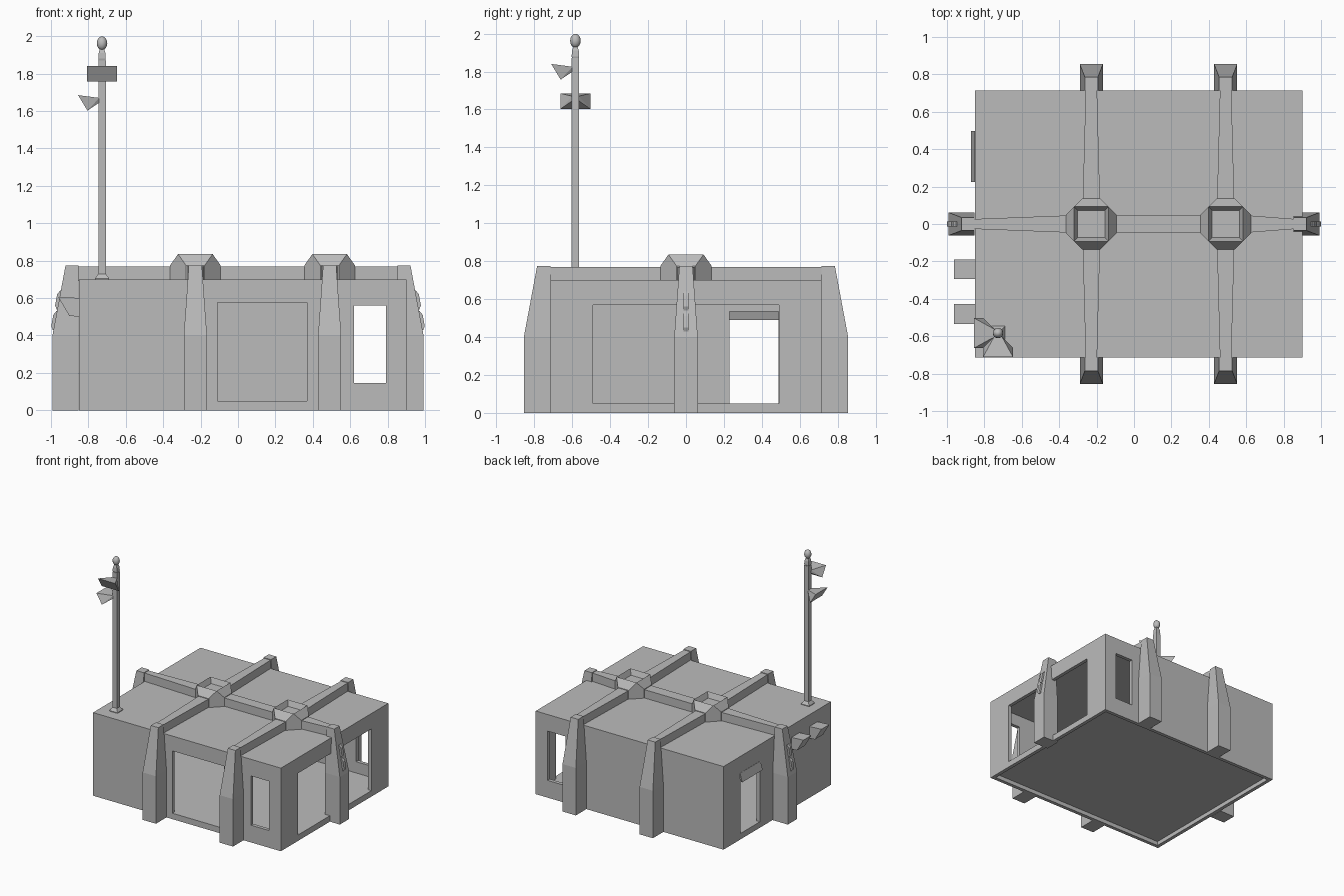
import bpy, bmesh
from math import pi, radians
from mathutils import Matrix, Vector

if "Cube" in bpy.data.objects:
    bpy.data.objects.remove(bpy.data.objects["Cube"])

grey = bpy.data.materials.new("plain grey")
grey.use_nodes = True
grey.diffuse_color = (0.5, 0.5, 0.5, 1)
grey.node_tree.nodes["Principled BSDF"].inputs["Base Color"].default_value = (0.5, 0.5, 0.5, 1)


def finish(name, bm, matrix=None):
    bmesh.ops.recalc_face_normals(bm, faces=bm.faces)
    mesh = bpy.data.meshes.new(name)
    bm.to_mesh(mesh)
    bm.free()
    if matrix is not None:
        mesh.transform(matrix)
    mesh.materials.append(grey)
    obj = bpy.data.objects.new(name, mesh)
    bpy.context.collection.objects.link(obj)
    return obj


def hull_mesh(points):
    bm = bmesh.new()
    for p in points:
        bm.verts.new(p)
    res = bmesh.ops.convex_hull(bm, input=bm.verts)
    loose = [v for v in bm.verts if not v.link_faces]
    bmesh.ops.delete(bm, geom=loose, context='VERTS')
    bmesh.ops.dissolve_limit(bm, angle_limit=radians(0.5), verts=bm.verts, edges=bm.edges)
    return bm


def hull(name, points, matrix=None):
    return finish(name, hull_mesh(points), matrix)


def box(name, x0, x1, y0, y1, z0, z1):
    return hull(name, [(x, y, z) for x in (x0, x1) for y in (y0, y1) for z in (z0, z1)])


def prism_y(name, profile, y0, y1, matrix=None):
    return hull(name, [(x, y, z) for x, z in profile for y in (y0, y1)], matrix)


def turn(deg):
    return Matrix.Rotation(radians(deg), 4, 'Z')


# Hollow building shell, open underneath below the floor
X0, X1, Y, T = -0.85, 0.9, 0.715, 0.03
shell = box("building_shell", X0, X1, -Y, Y, 0, 0.7)
cutters = [
    box("room_cut", X0 + T, X1 - T, -Y + T, Y - T, 0.05, 0.66),
    box("base_cut", X0 + T, X1 - T, -Y + T, Y - T, -0.1, 0.035),
    box("front_door_cut", -0.11, 0.37, -0.8, -0.6, 0.05, 0.575),
    box("front_window_cut", 0.62, 0.79, -0.8, -0.6, 0.145, 0.56),
    box("back_window_cut", 0.62, 0.79, 0.6, 0.8, 0.145, 0.56),
    box("left_opening_cut", 0.8, 1.0, -0.49, 0.49, 0.05, 0.57),
    box("right_door_cut", -1.0, -0.75, 0.23, 0.487, 0.05, 0.535),
]
bpy.context.view_layer.objects.active = shell
for c in cutters:
    mod = shell.modifiers.new(c.name, 'BOOLEAN')
    mod.operation = 'DIFFERENCE'
    mod.solver = 'EXACT'
    mod.object = c
    bpy.ops.object.modifier_apply(modifier=mod.name)
    bpy.data.objects.remove(c)

# Tapered buttresses against the walls
HUBS = (-0.228, 0.49)


def buttress(name, matrix):
    pts = []
    for z, half, out in ((0, 0.062, 0.14), (0.4, 0.062, 0.14), (0.775, 0.035, 0.07)):
        pts += [(s * half, -d, z) for s in (-1, 1) for d in (0, out)]
    hull(name, pts, matrix)


for i, hx in enumerate(HUBS):
    buttress(f"front_buttress_{i}", Matrix.Translation((hx, -Y, 0)))
    buttress(f"back_buttress_{i}", Matrix.Translation((hx, Y, 0)) @ turn(180))
buttress("left_buttress", Matrix.Translation((0.852, 0, 0)) @ turn(90))
buttress("right_buttress", Matrix.Translation((-0.852, 0, 0)) @ turn(-90))


# Small lamps on the side buttresses
def slope_x(z):
    return 0.992 - (z - 0.4) * 0.187


for side, deg in (("left", 0), ("right", 180)):
    for i, z in enumerate((0.43, 0.54)):
        steps = ((0, -0.02), (0, 0.004), (0.02, 0.016), (0.08, 0.016), (0.1, 0.004), (0.1, -0.02))
        prism_y(f"{side}_buttress_lamp_{i}", [(slope_x(z + h) + d, z + h) for h, d in steps],
                -0.014, 0.014, turn(deg))


# Roof beams, narrowing towards the walls
def beam(name, start, end, w0, w1):
    a, b = Vector(start), Vector(end)
    side = (b - a).normalized().cross(Vector((0, 0, 1)))
    pts = []
    for p, w in ((a, w0), (b, w1)):
        pts += [p + side * s * w + Vector((0, 0, z)) for s in (-1, 1) for z in (0.69, 0.77)]
    hull(name, pts)


for i, hx in enumerate(HUBS):
    for label, s in (("front", -1), ("back", 1)):
        beam(f"{label}_roof_beam_{i}", (hx, 0.12 * s, 0), (hx, 0.73 * s, 0), 0.046, 0.03)
beam("right_roof_beam", (HUBS[0] - 0.12, 0, 0), (-0.87, 0, 0), 0.046, 0.026)
beam("middle_roof_beam", (HUBS[0] + 0.12, 0, 0), (HUBS[1] - 0.12, 0, 0), 0.046, 0.046)
beam("left_roof_beam", (HUBS[1] + 0.12, 0, 0), (0.87, 0, 0), 0.046, 0.026)

# Faceted hubs with a sunken top where the beams cross
for i, hx in enumerate(HUBS):
    pts = [(a * s, b * t, z) for a, b in ((0.135, 0.05), (0.05, 0.135))
           for s in (-1, 1) for t in (-1, 1) for z in (0.69, 0.775)]
    pts += [(0.0925 * s, 0.0925 * t, 0.835) for s in (-1, 1) for t in (-1, 1)]
    bm = hull_mesh(pts)
    bm.normal_update()
    top = max(bm.faces, key=lambda f: f.calc_center_median().z)
    bmesh.ops.inset_region(bm, faces=[top], thickness=0.027)
    for v in top.verts:
        v.co.z -= 0.045
    finish(f"roof_hub_{i}", bm, Matrix.Translation((hx, 0, 0)))

# Hood above the right door and two wall lamps
prism_y("door_hood", [(-0.845, 0.56), (-0.852, 0.56), (-0.872, 0.49), (-0.862, 0.49), (-0.845, 0.535)],
        0.225, 0.497)
for i, yc in enumerate((-0.242, -0.482)):
    prism_y(f"wall_lamp_{i}", [(-0.845, 0.6), (-0.962, 0.607), (-0.902, 0.505), (-0.845, 0.5)],
            yc - 0.053, yc + 0.053)


# Mast with flared foot, cap and ball
def square_taper(name, levels):
    hull(name, [(s * w, t * w, z) for z, w in levels for s in (-1, 1) for t in (-1, 1)],
         Matrix.Translation(MAST))


MAST = Vector((-0.727, -0.583, 0))
square_taper("mast_foot", ((0.69, 0.038), (0.705, 0.038), (0.73, 0.02)))
square_taper("mast_pole", ((0.7, 0.02), (1.87, 0.02)))
square_taper("mast_neck", ((1.85, 0.012), (1.88, 0.02), (1.91, 0.018), (1.935, 0.01)))

bm = bmesh.new()
bmesh.ops.create_uvsphere(bm, u_segments=12, v_segments=8, radius=1)
ball = finish("mast_ball", bm, Matrix.Translation(MAST + Vector((0, 0, 1.962)))
              @ Matrix.Diagonal((0.028, 0.028, 0.037, 1)))
for p in ball.data.polygons:
    p.use_smooth = True

# Floodlights on the mast, flaring outwards
for name, z, deg in (("front_floodlight", 1.8, 0), ("right_floodlight", 1.645, -90)):
    section = ((-0.128, 0.04, 0.08), (-0.078, -0.043, 0.08), (-0.015, 0.025, 0.018), (-0.015, 0.0, 0.018))
    hull(name, [(s * w, y, h) for y, h, w in section for s in (-1, 1)],
         Matrix.Translation(MAST + Vector((0, 0, z))) @ turn(deg))
